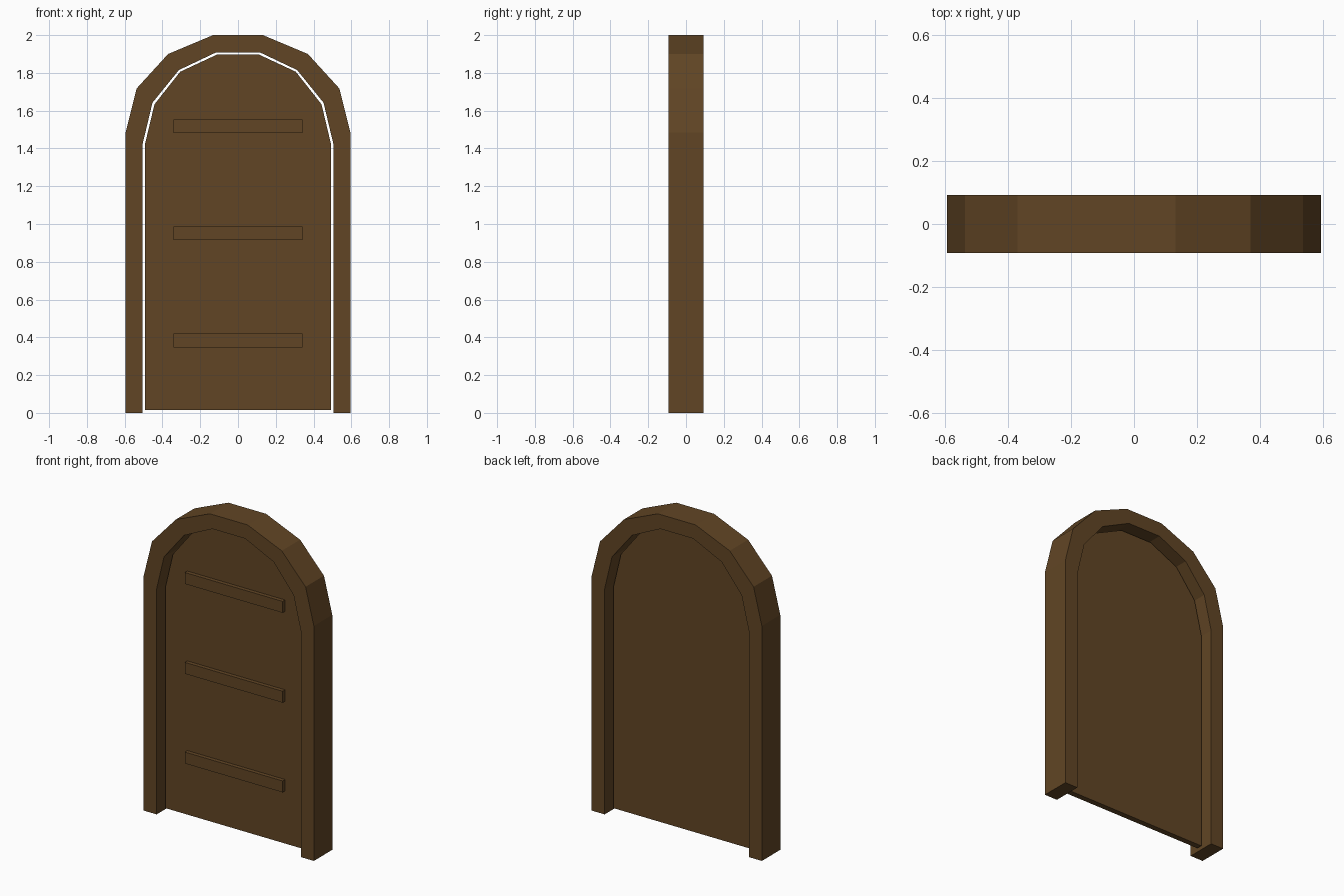
import bpy
import bmesh

cube = bpy.data.objects.get("Cube")
if cube:
    bpy.data.objects.remove(cube, do_unlink=True)

# Single wood colour
wood = bpy.data.materials.new("dark brown wood")
wood.use_nodes = True
colour = (0.12, 0.06, 0.018, 1)
wood.diffuse_color = colour
wood.node_tree.nodes["Principled BSDF"].inputs["Base Color"].default_value = colour


def mirrored(half):
    """Right half of an arch, foot to crown, completed by its mirror image."""
    return half + [(-x, z) for x, z in reversed(half)]


def extrude_polygon(name, outline, y_front, y_back):
    """Solid made from an x-z outline, extruded through the depth."""
    bm = bmesh.new()
    face = bm.faces.new([bm.verts.new((x, y_front, z)) for x, z in outline])
    result = bmesh.ops.extrude_face_region(bm, geom=[face])
    moved = [v for v in result["geom"] if isinstance(v, bmesh.types.BMVert)]
    bmesh.ops.translate(bm, verts=moved, vec=(0, y_back - y_front, 0))
    bmesh.ops.recalc_face_normals(bm, faces=bm.faces)
    mesh = bpy.data.meshes.new(name)
    bm.to_mesh(mesh)
    bm.free()
    mesh.materials.append(wood)
    obj = bpy.data.objects.new(name, mesh)
    bpy.context.collection.objects.link(obj)
    return obj


# Faceted arch outlines
outer = mirrored([(0.595, 0), (0.595, 1.485), (0.537, 1.717), (0.37, 1.9), (0.132, 2.0)])
inner = mirrored([(0.505, 0), (0.505, 1.424), (0.453, 1.642), (0.313, 1.815), (0.115, 1.909)])
panel = mirrored([(0.493, 0.014), (0.493, 1.42), (0.442, 1.634), (0.306, 1.806), (0.111, 1.897)])

# Surround, open at the bottom
extrude_polygon("door_frame", outer + inner[::-1], -0.092, 0.092)

# Thin door leaf set in the middle of the surround
extrude_polygon("door_panel", panel, -0.018, 0.018)

# Three cross battens on the front of the leaf
for label, z in (("lower", 0.383), ("middle", 0.95), ("upper", 1.518)):
    w, h = 0.342, 0.036
    outline = [(-w, z - h), (w, z - h), (w, z + h), (-w, z + h)]
    extrude_polygon(label + "_batten", outline, -0.043, -0.018)
